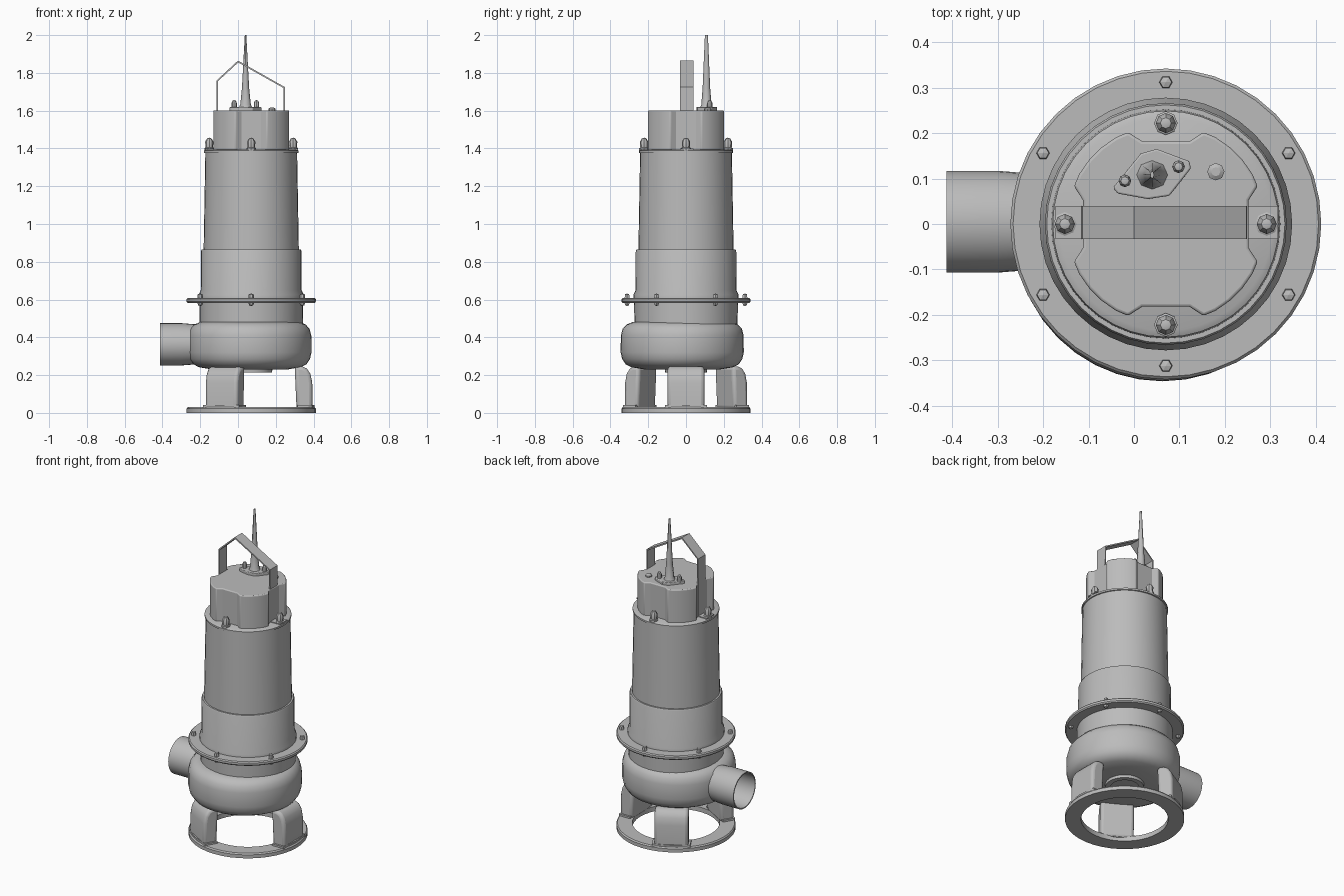
import bpy, bmesh, math
from mathutils import Matrix, Vector

cube = bpy.data.objects.get("Cube")
if cube:
    bpy.data.objects.remove(cube, do_unlink=True)

CX = 0.07          # axis of the pump body
grey = bpy.data.materials.new("cast_grey")
grey.use_nodes = True
GREY = (0.5, 0.5, 0.5, 1)
grey.diffuse_color = GREY
grey.node_tree.nodes["Principled BSDF"].inputs["Base Color"].default_value = GREY


def finish(name, bm, matrix=None, smooth=True, bevel=0, angle=35):
    bmesh.ops.recalc_face_normals(bm, faces=bm.faces)
    if matrix:
        bm.transform(matrix)
    mesh = bpy.data.meshes.new(name)
    bm.to_mesh(mesh)
    bm.free()
    mesh.materials.append(grey)
    ob = bpy.data.objects.new(name, mesh)
    bpy.context.scene.collection.objects.link(ob)
    if bevel:
        mod = ob.modifiers.new("soft_edges", "BEVEL")
        mod.width, mod.segments = bevel, 3
        mod.limit_method, mod.angle_limit = "ANGLE", math.radians(40)
    if smooth:
        bpy.ops.object.select_all(action="DESELECT")
        ob.select_set(True)
        bpy.context.view_layer.objects.active = ob
        bpy.ops.object.shade_smooth_by_angle(angle=math.radians(angle))
    return ob


def lathe(name, profile, matrix, steps=40, closed=False, **kw):
    """Spin (radius, height) points round z."""
    bm = bmesh.new()
    pts = [bm.verts.new((r, 0, z)) for r, z in profile]
    pairs = list(zip(pts, pts[1:])) + ([(pts[-1], pts[0])] if closed else [])
    edges = [bm.edges.new(p) for p in pairs]
    bmesh.ops.spin(bm, geom=pts + edges, cent=(0, 0, 0), axis=(0, 0, 1),
                   angle=math.tau, steps=steps, use_duplicate=False)
    bmesh.ops.remove_doubles(bm, verts=bm.verts, dist=0.0002)
    return finish(name, bm, matrix, **kw)


def prism(name, outline, vec, matrix=None, **kw):
    """Extrude a closed outline of 3D points along a vector."""
    bm = bmesh.new()
    face = bm.faces.new([bm.verts.new(p) for p in outline])
    new = bmesh.ops.extrude_face_region(bm, geom=[face])["geom"]
    bmesh.ops.translate(bm, vec=vec, verts=[v for v in new if isinstance(v, bmesh.types.BMVert)])
    return finish(name, bm, matrix, **kw)


def at(x, y, z=0):
    return Matrix.Translation((x, y, z))


def polar(r, degrees):
    a = math.radians(degrees)
    return CX + r * math.cos(a), r * math.sin(a)


axis = at(CX, 0)

# Motor housing, lower band and neck
lathe("motor_housing", [(0, 1.395), (0.235, 1.395), (0.249, 1.388), (0.249, 1.377),
                        (0.243, 1.375), (0.252, 0.862), (0, 0.862)], axis)
lathe("seal_chamber", [(0, 0.866), (0.262, 0.866), (0.266, 0.858), (0.267, 0.65),
                       (0.278, 0.625), (0.278, 0.6), (0, 0.6)], axis)
lathe("clamp_flange", [(0, 0.608), (0.336, 0.608), (0.342, 0.602), (0.342, 0.589),
                       (0.336, 0.582), (0, 0.582)], axis)
lathe("neck", [(0, 0.59), (0.275, 0.59), (0.273, 0.47), (0, 0.47)], axis)

# Volute, inlet and outlet
lathe("volute", [(0, 0.48), (0.265, 0.48), (0.295, 0.468), (0.316, 0.445), (0.325, 0.41),
                 (0.326, 0.32), (0.318, 0.285), (0.3, 0.258), (0.27, 0.242), (0.2, 0.23),
                 (0, 0.23)], at(0.063, -0.02), angle=50)
lathe("inlet_ring", [(0.08, 0.26), (0.08, 0.213), (0.11, 0.213), (0.115, 0.26)], axis, steps=32)
lathe("outlet_pipe", [(0.103, 0.2), (0.105, 0.413), (0.112, 0.413), (0.112, 0.3), (0.104, 0.2)],
      at(0, 0.005, 0.363) @ Matrix.Rotation(-math.pi / 2, 4, "Y"), steps=32, closed=True)

# Base ring with three legs
lathe("base_ring", [(0.25, 0), (0.342, 0), (0.342, 0.022), (0.336, 0.03), (0.25, 0.03)],
      axis, closed=True)
leg_side = [(0.24, 0.02), (0.325, 0.02), (0.323, 0.16), (0.314, 0.205),
            (0.295, 0.235), (0.27, 0.246), (0.23, 0.246)]
for i in range(3):
    turn = axis @ Matrix.Rotation(math.tau * i / 3, 4, "Z")
    prism(f"leg_{i + 1}", [(r, -0.098, z) for r, z in leg_side], (0, 0.196, 0),
          turn, bevel=0.018)
    foot = [(0.245, -0.11), (0.322, -0.11), (0.335, 0), (0.322, 0.11), (0.245, 0.11)]
    prism(f"foot_{i + 1}", [(x, y, 0.025) for x, y in foot], (0, 0, 0.016), turn)

# Top cover: round with a notch on each of four sides
cover = []
for q in range(4):
    rot = Matrix.Rotation(q * math.pi / 2, 3, "Z")
    corner = [(0.182, -0.052), (0.182, 0.052), (0.202, 0.083)]
    corner += [(0.22 * math.cos(math.radians(a)), 0.22 * math.sin(math.radians(a)))
               for a in (30, 40, 50, 60)]
    corner.append((0.083, 0.202))
    cover += [rot @ Vector((x, y, 1.385)) for x, y in corner]
prism("top_cover", cover, (0, 0, 0.217), axis, bevel=0.006, angle=30)

# Cover bolts in the notches
for i in range(4):
    x, y = polar(0.222, i * 90)
    lathe(f"cover_bolt_{i + 1}", [(0.026, 1.385), (0.026, 1.402), (0.02, 1.405), (0.022, 1.435),
                                  (0.012, 1.453), (0, 1.457)], at(x, y), steps=8)

# Flange bolts, standing through both sides
for i in range(6):
    x, y = polar(0.312, 30 + i * 60)
    lathe(f"flange_bolt_{i + 1}", [(0, 0.632), (0.013, 0.628), (0.015, 0.604), (0.015, 0.582),
                                   (0.011, 0.57), (0, 0.566)], at(x, y), steps=6, smooth=False)

# Carrying handle: a bent strip with two feet
path = [(-0.173, 1.4), (-0.115, 1.4), (-0.113, 1.76), (0, 1.865), (0.248, 1.725),
        (0.25, 1.4), (0.317, 1.4)]
inner = [(-0.173, 1.393), (-0.107, 1.393), (-0.105, 1.757), (0.001, 1.855), (0.241, 1.72),
         (0.242, 1.393), (0.317, 1.393)]
prism("handle", [(x, -0.033, z) for x, z in path + inner[::-1]], (0, 0.073, 0), smooth=False)

# Cable gland plate with bolts, and tapering cable
plate = [(-0.046, 0.08), (-0.036, 0.067), (0.03, 0.055), (0.078, 0.062),
         (0.125, 0.122), (0.122, 0.138), (0.05, 0.165), (0.015, 0.155)]
prism("gland_plate", [(x, y, 1.595) for x, y in plate], (0, 0, 0.024), bevel=0.004)
for i, (x, y) in enumerate([(-0.02, 0.095), (0.098, 0.126)]):
    lathe(f"gland_bolt_{i + 1}", [(0.014, 1.61), (0.014, 1.64), (0.009, 1.653), (0, 1.656)],
          at(x, y), steps=8)
bm = bmesh.new()
rings = [(0.036, 0.033, 1.615), (0.028, 0.027, 1.632), (0.019, 0.02, 1.72), (0.004, 0.008, 2.0)]
loops = [[bm.verts.new((0.04 + rx * math.cos(k * math.pi / 4), 0.108 + ry * math.sin(k * math.pi / 4), z))
          for k in range(8)] for rx, ry, z in rings]
for low, high in zip(loops, loops[1:]):
    for k in range(8):
        bm.faces.new((low[k], low[k - 1], high[k - 1], high[k]))
bm.faces.new(loops[0])
bm.faces.new(loops[-1])
finish("cable", bm, angle=50)

# Small plug on the cover
lathe("cover_plug", [(0.019, 1.595), (0.019, 1.61), (0.01, 1.616), (0, 1.616)], at(0.18, 0.115), steps=8)
